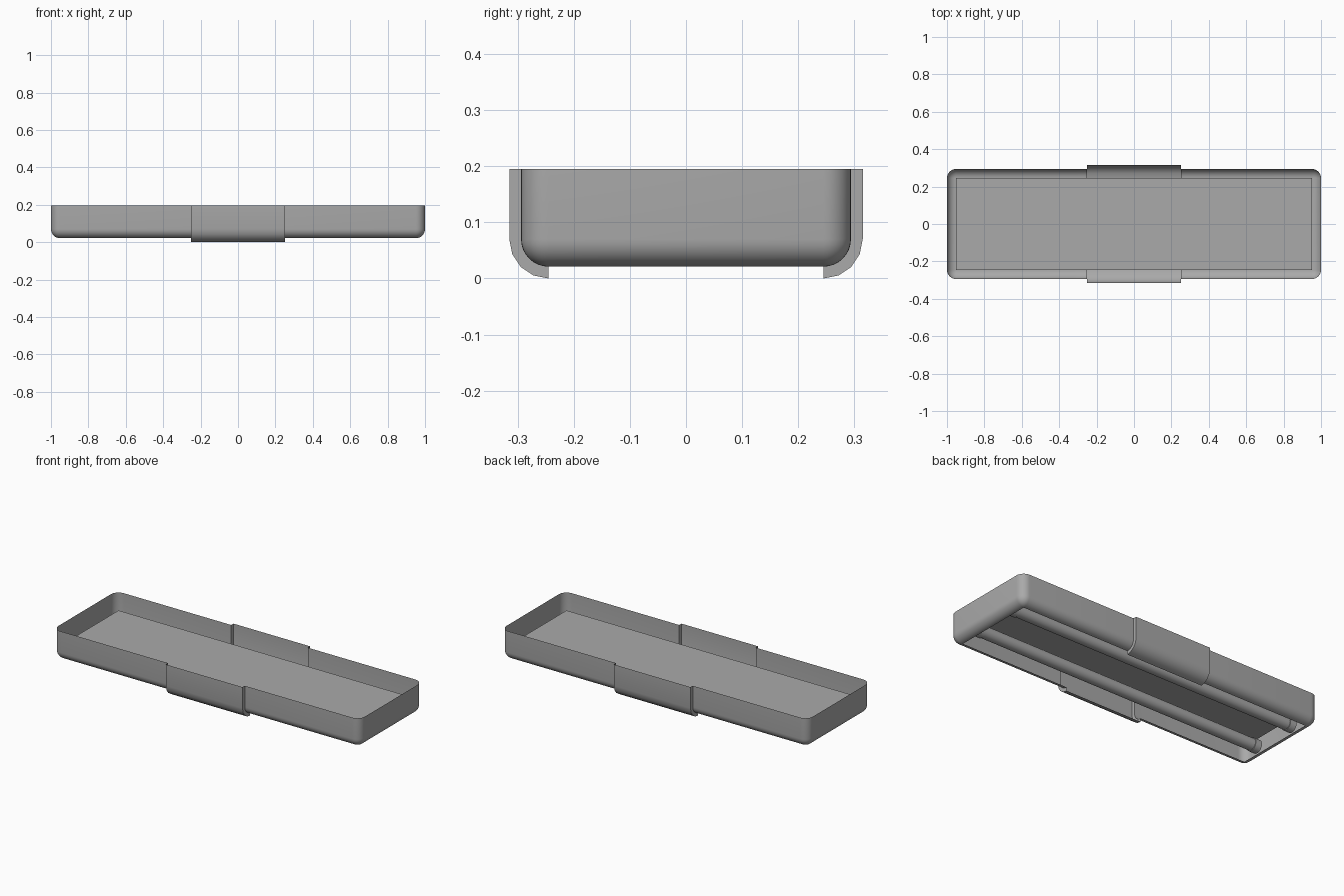
import bpy, bmesh, math
from mathutils import Vector

if "Cube" in bpy.data.objects:
    bpy.data.objects.remove(bpy.data.objects["Cube"])

R = 0.049                      # edge radius of the housing
HX, HY = 1.0, 0.294            # housing half sizes
Z0, Z1 = 0.021, 0.195          # bottom lip and top rim heights
CLIP_X, CLIP_T = 0.25, 0.021   # clip half length and step out from the wall
SEG = 8

grey = bpy.data.materials.new("dark_grey")
grey.diffuse_color = (0.4, 0.4, 0.4, 1)
grey.use_nodes = True
grey.node_tree.nodes["Principled BSDF"].inputs["Base Color"].default_value = grey.diffuse_color


def finish(name, bm, smooth=True):
    bmesh.ops.remove_doubles(bm, verts=bm.verts, dist=1e-5)
    bmesh.ops.dissolve_degenerate(bm, edges=bm.edges, dist=1e-5)
    bmesh.ops.recalc_face_normals(bm, faces=bm.faces)
    mesh = bpy.data.meshes.new(name)
    bm.to_mesh(mesh)
    bm.free()
    mesh.materials.append(grey)
    ob = bpy.data.objects.new(name, mesh)
    bpy.context.collection.objects.link(ob)
    if smooth:
        bpy.ops.object.select_all(action='DESELECT')
        ob.select_set(True)
        bpy.context.view_layer.objects.active = ob
        bpy.ops.object.shade_smooth_by_angle(angle=math.radians(35))
    return ob


def ring(r, z):
    # rounded rectangle around the fixed core rectangle
    pts = []
    for k, (sx, sy) in enumerate([(1, 1), (-1, 1), (-1, -1), (1, -1)]):
        for i in range(SEG + 1):
            a = (k + i / SEG) * math.pi / 2
            pts.append(Vector((sx * (HX - R) + r * math.cos(a),
                               sy * (HY - R) + r * math.sin(a), z)))
    return pts


# housing: rounded walls, open at the top and bottom
bm = bmesh.new()
levels = [(R * math.sin(t), Z0 + R * (1 - math.cos(t)))
          for t in [i / SEG * math.pi / 2 for i in range(SEG + 1)]] + [(R, Z1)]
rings = [[bm.verts.new(p) for p in ring(r, z)] for r, z in levels]
for lo, hi in zip(rings, rings[1:]):
    for i in range(len(lo)):
        j = (i + 1) % len(lo)
        bm.faces.new((lo[i], lo[j], hi[j], hi[i]))
# gaps in the long walls where the clips step outwards
for x in (-CLIP_X, CLIP_X):
    bmesh.ops.bisect_plane(bm, geom=bm.verts[:] + bm.edges[:] + bm.faces[:],
                           plane_co=(x, 0, 0), plane_no=(1, 0, 0))
gap = [f for f in bm.faces if abs(f.calc_center_median().x) < CLIP_X
       and abs(f.calc_center_median().y) > 0.1]
bmesh.ops.delete(bm, geom=gap, context='FACES')
finish("housing", bm)

# reflector panel inside the housing
bm = bmesh.new()
X, Y = HX - R, HY - R
bm.faces.new([bm.verts.new((x * X, y * Y, 0.112))
              for x, y in [(-1, -1), (1, -1), (1, 1), (-1, 1)]])
finish("reflector_panel", bm, False)


def lathe_x(name, profile, y, z, n=24):
    # turned part lying along x
    bm = bmesh.new()
    rows = [[bm.verts.new((x, y + r * math.cos(2 * math.pi * i / n),
                           z + r * math.sin(2 * math.pi * i / n)))
             for i in range(n)] for x, r in profile]
    for a, b in zip(rows, rows[1:]):
        for i in range(n):
            j = (i + 1) % n
            bm.faces.new((a[i], a[j], b[j], b[i]))
    bm.faces.new(rows[0])
    bm.faces.new(rows[-1])
    return finish(name, bm)


for s, side in ((-1, "front"), (1, "back")):
    # lamp tube with an end cap at each end
    y, z = s * 0.14, 0.064
    lathe_x(side + "_tube", [(-0.91, 0.034), (0.91, 0.034)], y, z)
    for e, end in ((-1, "left"), (1, "right")):
        lathe_x(f"{side}_{end}_tube_cap",
                [(e * 0.91, 0.038), (e * 0.95, 0.038)], y, z)

    # clip: raised sheet around the long edge, with a step at each side
    bm = bmesh.new()
    cy, cz = HY - R, Z0 + R
    profs = []
    for r in (R + CLIP_T, R):
        profs.append([(cy + r, Z1)] +
                     [(cy + r * math.cos(t), cz - r * math.sin(t))
                      for t in [i / 4 * math.pi / 2 for i in range(5)]])
    (o0, i0), (o1, i1) = [[[bm.verts.new((x, s * py, pz)) for py, pz in prof]
                           for prof in profs] for x in (-CLIP_X, CLIP_X)]
    for k in range(len(o0) - 1):
        for a, b in ((o0, o1), (o0, i0), (o1, i1)):
            bm.faces.new((a[k], a[k + 1], b[k + 1], b[k]))
    finish(side + "_clip", bm)
